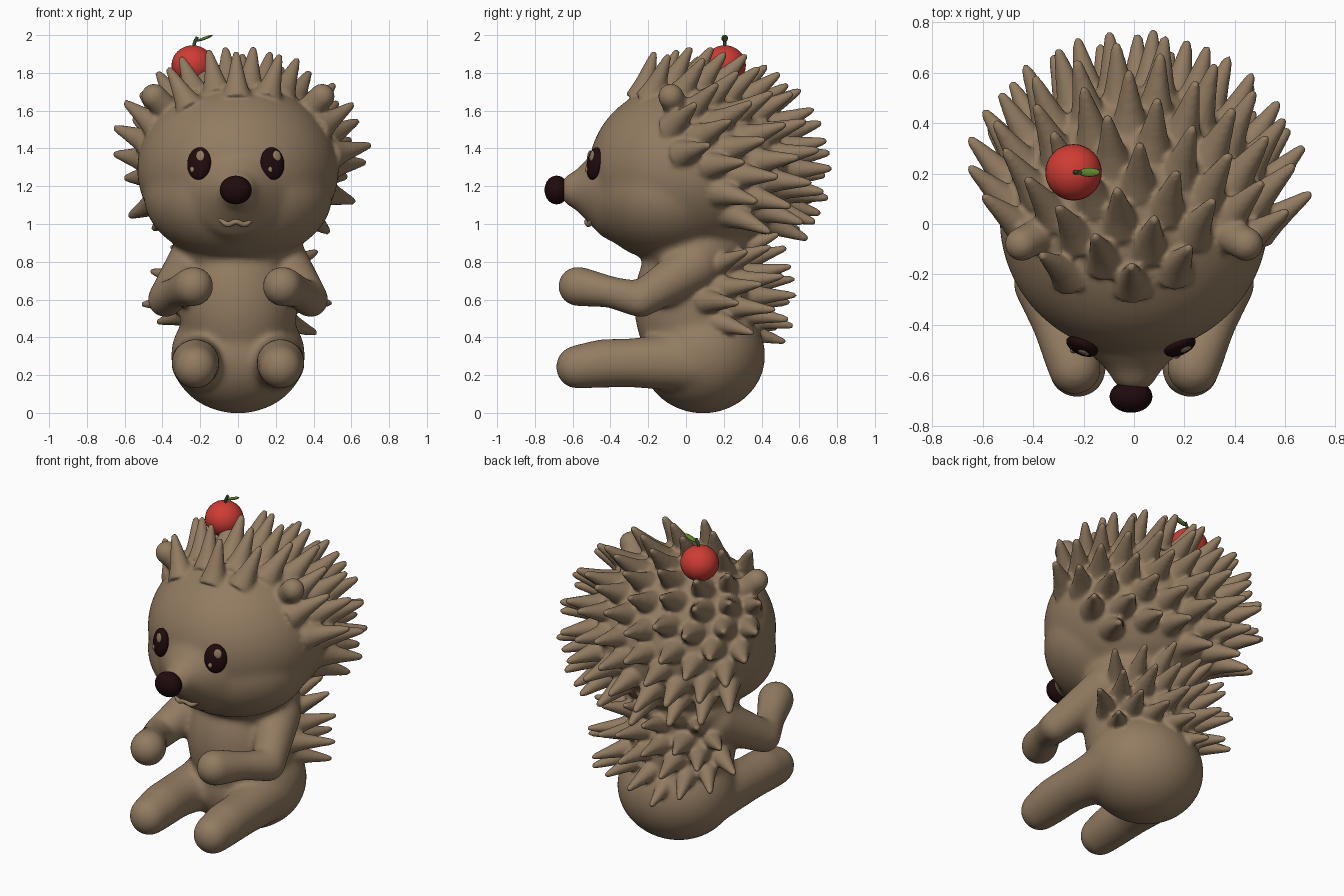
import bpy, bmesh, math
from mathutils import Vector, Matrix

cube = bpy.data.objects.get("Cube")
if cube:
    bpy.data.objects.remove(cube, do_unlink=True)


def material(name, rgb):
    m = bpy.data.materials.new(name)
    m.use_nodes = True
    m.diffuse_color = (*rgb, 1)
    bsdf = next(n for n in m.node_tree.nodes if n.type == 'BSDF_PRINCIPLED')
    bsdf.inputs["Base Color"].default_value = (*rgb, 1)
    return m


BROWN = material("warm brown", (0.29, 0.20, 0.12))
DARK = material("dark brown", (0.014, 0.003, 0.004))
RED = material("fruit red", (0.62, 0.045, 0.035))
GREEN = material("leaf green", (0.12, 0.24, 0.03))
STEM = material("stem green", (0.03, 0.08, 0.025))


def finish(name, bm, mat):
    bmesh.ops.recalc_face_normals(bm, faces=bm.faces)
    for f in bm.faces:
        f.smooth = True
    me = bpy.data.meshes.new(name)
    bm.to_mesh(me)
    bm.free()
    me.materials.append(mat)
    ob = bpy.data.objects.new(name, me)
    bpy.context.scene.collection.objects.link(ob)
    return ob


def fuse(ob, voxel, iterations):
    """Melt overlapping solids into one skin with soft joints."""
    remesh = ob.modifiers.new("fuse", 'REMESH')
    remesh.mode = 'VOXEL'
    remesh.voxel_size = voxel
    remesh.use_smooth_shade = True
    soften = ob.modifiers.new("soften", 'SMOOTH')
    soften.factor = 0.5
    soften.iterations = iterations


def ellipsoid(bm, centre, size, rot=None, segs=32):
    mat = Matrix.Translation(centre) @ (rot or Matrix()) @ Matrix.Diagonal((*size, 1))
    bmesh.ops.create_uvsphere(bm, u_segments=segs, v_segments=segs // 2, radius=1, matrix=mat)


def chain(bm, points, steps=10):
    """Limb made of closely spaced spheres; points hold x, y, z, radius."""
    for a, b in zip(points, points[1:]):
        for i in range(steps + 1):
            p = Vector(a).lerp(Vector(b), i / steps)
            ellipsoid(bm, p[:3], [p[3]] * 3, segs=20)


def lathe(bm, origin, direction, profile, segs=14):
    """Closed solid of revolution; profile holds (radius, height)."""
    rot = Vector(direction).to_track_quat('Z', 'Y')
    place = lambda x, y, z: Vector(origin) + rot @ Vector((x, y, z))
    rings = []
    for r, h in profile[:-1]:
        angles = [math.tau * i / segs for i in range(segs)]
        rings.append([bm.verts.new(place(r * math.cos(a), r * math.sin(a), h)) for a in angles])
    tip = bm.verts.new(place(0, 0, profile[-1][1]))
    bm.faces.new(rings[0][::-1])
    for i in range(segs):
        j = (i + 1) % segs
        for lo, hi in zip(rings, rings[1:]):
            bm.faces.new((lo[i], lo[j], hi[j], hi[i]))
        bm.faces.new((rings[-1][i], rings[-1][j], tip))


# Core: head, cheeks, snout, neck, trunk and limbs
HEAD_C, HEAD_S = Vector((0, 0.02, 1.29)), Vector((0.535, 0.535, 0.465))
bm = bmesh.new()
ellipsoid(bm, HEAD_C, HEAD_S, segs=48)
ellipsoid(bm, (0, -0.09, 1.15), (0.5, 0.41, 0.35), segs=48)
ellipsoid(bm, (0, 0.08, 1.17), (0.46, 0.42, 0.33), segs=48)
ellipsoid(bm, (0, 0.05, 0.86), (0.35, 0.29, 0.17), segs=48)
ellipsoid(bm, (0, 0.09, 0.305), (0.355, 0.33, 0.308), segs=48)
ellipsoid(bm, (0, 0.04, 0.58), (0.315, 0.315, 0.42), segs=48)
lathe(bm, (0, 0, 1.18), (0, -1, 0),
      [(0.33, 0.28), (0.245, 0.45), (0.17, 0.52), (0.108, 0.58), (0.075, 0.64), (0, 0.68)], 32)
for s in (-1, 1):
    chain(bm, [(s * 0.25, 0.05, 0.78, 0.135), (s * 0.385, -0.24, 0.6, 0.097),
               (s * 0.32, -0.4, 0.64, 0.085), (s * 0.235, -0.572, 0.67, 0.108)])
    chain(bm, [(s * 0.19, 0.05, 0.27, 0.165), (s * 0.225, -0.3, 0.265, 0.13),
               (s * 0.225, -0.44, 0.262, 0.13), (s * 0.225, -0.575, 0.243, 0.117)])
core = finish("core", bm, BROWN)
fuse(core, 0.015, 18)
skin = bmesh.new()
skin.from_object(core, bpy.context.evaluated_depsgraph_get())
bpy.data.objects.remove(core, do_unlink=True)

# Ears
EAR = Vector((0.72, -0.17, 0.67))
for s in (-1, 1):
    chain(skin, [(s * 0.35, -0.03, 1.58, 0.07), (s * 0.445, -0.08, 1.675, 0.068)], 5)


# Spikes spread evenly over the back of an ellipsoid and swept backwards
def spikes(centre, size, count, keep, sweep, length, radius):
    profile = [(1.25, -0.2), (1.02, 0), (0.82, 0.2), (0.6, 0.5), (0.36, 0.85), (0.25, 0.97), (0, 1.02)]
    profile = [(r * radius, h * length) for r, h in profile]
    for i in range(count):
        y = 1 - 2 * (i + 0.5) / count
        a = i * math.pi * (3 - math.sqrt(5))
        ring = math.sqrt(1 - y * y)
        d = Vector((ring * math.cos(a), y, ring * math.sin(a)))
        if keep(d):
            p = centre + d * size
            n = Vector([d[k] / size[k] for k in range(3)]).normalized()
            lathe(skin, p, n + Vector(sweep), profile)


def on_head(d):
    hairline = 0.12 - (0.85 if d.z > 0 else 0.5) * d.z
    beside_ear = (Vector((abs(d.x), d.y, d.z)) - EAR).length < 0.17
    return d.z > -0.62 and d.y > hairline and not beside_ear


spikes(HEAD_C, HEAD_S, 148, on_head, (0, 0.7, 0.03), 0.222, 0.068)
spikes(Vector((0, 0.06, 0.62)), Vector((0.33, 0.3, 0.38)), 92,
       lambda d: d.y > 0.08 and -0.53 < d.z < 0.72,
       (0, 0.5, 0.02), 0.23, 0.06)
fuse(finish("body", skin, BROWN), 0.0115, 5)

# Nose
bm = bmesh.new()
ellipsoid(bm, (-0.012, -0.685, 1.18), (0.085, 0.064, 0.076))
finish("nose", bm, DARK)

# Eyes with raised glints
for name, s in (("right", -1), ("left", 1)):
    rot = Matrix.Rotation(s * math.radians(24), 4, 'Z') @ Matrix.Rotation(-0.16, 4, 'X')
    c = Vector((s * 0.194 - 0.012, -0.485, 1.32))
    bm = bmesh.new()
    ellipsoid(bm, c, (0.067, 0.033, 0.087), rot)
    finish(name + "_eye", bm, DARK)
    bm = bmesh.new()
    for dx, dz, r in ((0.016, 0.036, 0.025), (-0.026, -0.036, 0.013)):
        ellipsoid(bm, c + rot @ Vector((dx, -0.027, dz)), (r, 0.008, r * 1.2), rot, 16)
    finish(name + "_eye_glints", bm, BROWN)


# Curved tube helper
def tube(name, points, radius, mat):
    cu = bpy.data.curves.new(name, 'CURVE')
    cu.dimensions = '3D'
    cu.bevel_depth = radius
    cu.use_fill_caps = True
    sp = cu.splines.new('BEZIER')
    sp.bezier_points.add(len(points) - 1)
    for b, p in zip(sp.bezier_points, points):
        b.co = p
        b.handle_left_type = b.handle_right_type = 'AUTO'
    cu.materials.append(mat)
    ob = bpy.data.objects.new(name, cu)
    bpy.context.scene.collection.objects.link(ob)


# Mouth
tube("mouth", [(-0.095, -0.495, 1.028), (-0.055, -0.515, 0.998), (-0.01, -0.525, 1.012),
               (0.035, -0.515, 0.998), (0.075, -0.495, 1.028)], 0.014, BROWN)

# Fruit with stem and leaf
bm = bmesh.new()
ellipsoid(bm, (-0.24, 0.205, 1.84), (0.112, 0.112, 0.106))
finish("fruit", bm, RED)
tube("fruit_stem", [(-0.235, 0.205, 1.93), (-0.23, 0.205, 1.96), (-0.215, 0.205, 1.99)], 0.009, STEM)
bm = bmesh.new()
ellipsoid(bm, (-0.178, 0.205, 1.983), (0.046, 0.018, 0.008), Matrix.Rotation(-0.35, 4, 'Y'), 16)
finish("fruit_leaf", bm, GREEN)
